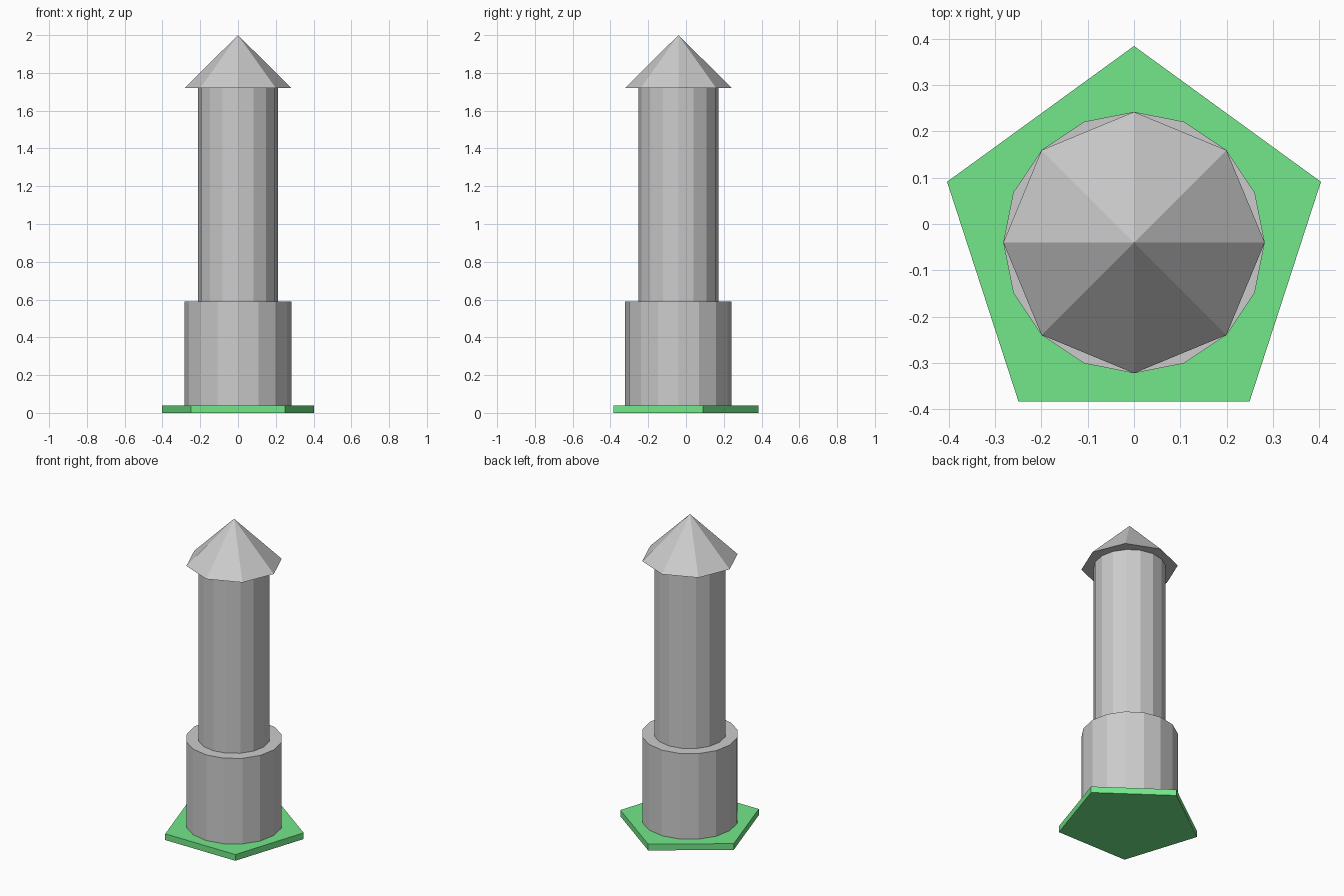
import bpy
import bmesh
from math import sin, cos, tau

if "Cube" in bpy.data.objects:
    bpy.data.objects.remove(bpy.data.objects["Cube"])

CENTRE_Y = -0.04


def prism(name, sides, radius, z0, z1, pointed=False, colour=None):
    """Closed flat-faced prism or pyramid with one corner towards +y."""
    bm = bmesh.new()

    def ring(z):
        return [bm.verts.new((-radius * sin(tau * i / sides),
                              CENTRE_Y + radius * cos(tau * i / sides), z))
                for i in range(sides)]

    low = ring(z0)
    bm.faces.new(low[::-1])
    if pointed:
        tip = bm.verts.new((0, CENTRE_Y, z1))
        for i in range(sides):
            bm.faces.new((low[i], low[(i + 1) % sides], tip))
    else:
        high = ring(z1)
        bm.faces.new(high)
        for i in range(sides):
            j = (i + 1) % sides
            bm.faces.new((low[i], low[j], high[j], high[i]))
    bmesh.ops.recalc_face_normals(bm, faces=bm.faces)
    mesh = bpy.data.meshes.new(name)
    bm.to_mesh(mesh)
    bm.free()
    obj = bpy.data.objects.new(name, mesh)
    bpy.context.collection.objects.link(obj)
    if colour:
        mat = bpy.data.materials.new(name + "_material")
        mat.diffuse_color = colour
        mat.use_nodes = True
        mat.node_tree.nodes["Principled BSDF"].inputs["Base Color"].default_value = mat.diffuse_color
        mesh.materials.append(mat)
    return obj


# Green pentagonal ground plate
prism("ground_plate", 5, 0.424, 0.0, 0.04, colour=(0.17, 0.8, 0.25, 1))
# Wide lower drum
prism("tower_base", 16, 0.282, 0.04, 0.59)
# Slender shaft
prism("tower_shaft", 16, 0.211, 0.59, 1.72)
# Eight-sided pointed roof
prism("roof", 8, 0.282, 1.72, 2.0, pointed=True)
